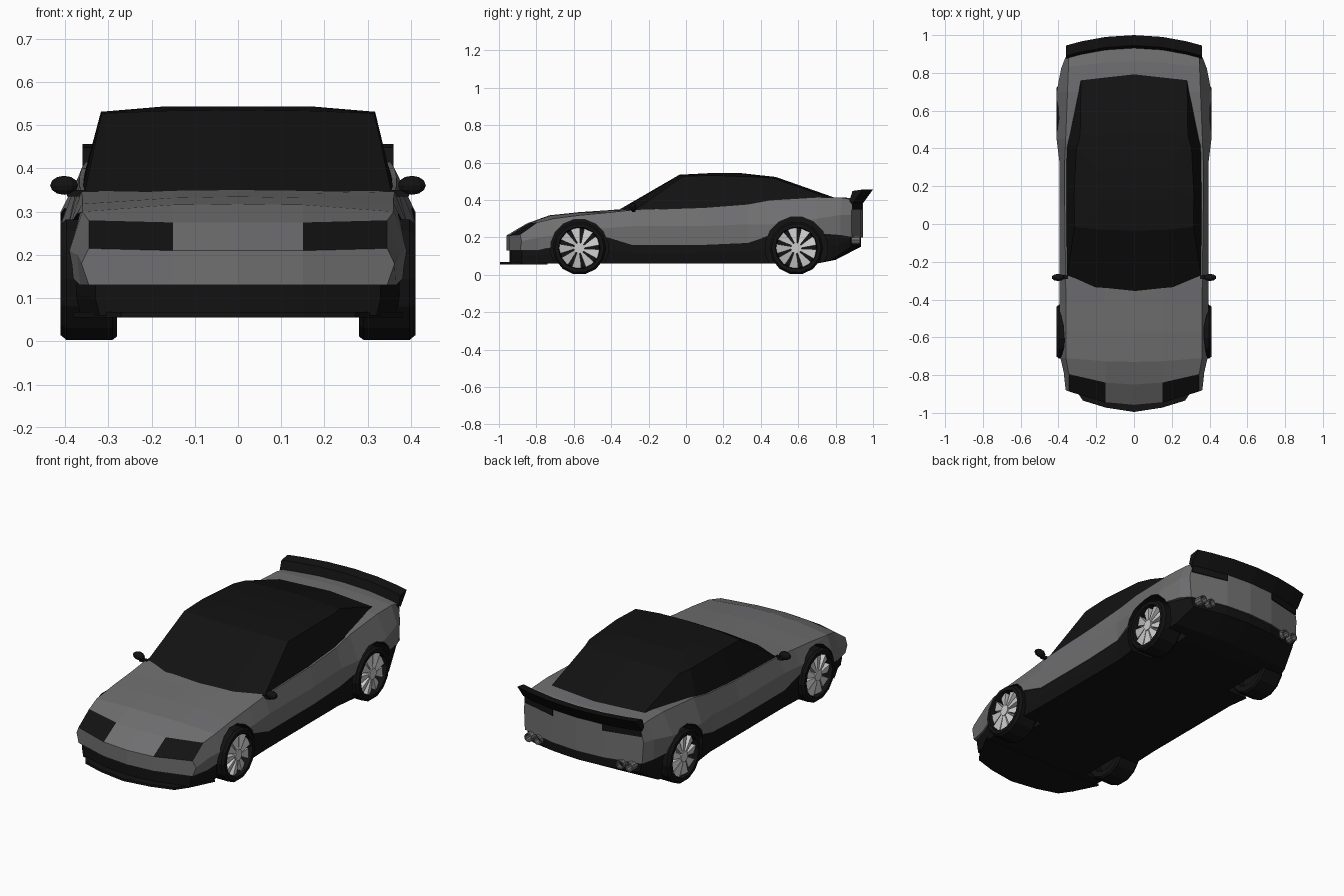
import bpy, bmesh
from math import sin, cos, pi

if "Cube" in bpy.data.objects:
    bpy.data.objects.remove(bpy.data.objects["Cube"])


def material(name, v):
    m = bpy.data.materials.new(name)
    m.diffuse_color = (v, v, v * 1.03, 1)
    m.use_nodes = True
    m.node_tree.nodes["Principled BSDF"].inputs["Base Color"].default_value = m.diffuse_color
    return m


paint, black = material("grey_paint", 0.16), material("black", 0.006)
silver = material("silver", 0.6)


def build(name, rings, mats, wrap=False, caps=True, dark=()):
    """Skin a list of closed rings of points; 'dark' lists faces for slot 1."""
    n = len(rings[0])
    bm = bmesh.new()
    vs = [[bm.verts.new(p) for p in r] for r in rings]
    pairs = list(zip(vs, vs[1:])) + ([(vs[-1], vs[0])] if wrap else [])
    k = 0
    for a, b in pairs:
        for i in range(n):
            j = (i + 1) % n
            f = bm.faces.new((a[i], a[j], b[j], b[i]))
            f.material_index = int(k in dark)
            k += 1
    if caps and not wrap:
        split = [range(n)]
        if n == 12:    # mirrored ring: cap in clean strips
            split = [(0, 1, 5, 6), (1, 2, 3, 4, 5), (0, 6, 7, 11), (11, 7, 8, 9, 10)]
        for r in (vs[0], vs[-1]):
            for s in split:
                bm.faces.new([r[i] for i in s])
    bmesh.ops.recalc_face_normals(bm, faces=bm.faces)
    me = bpy.data.meshes.new(name)
    bm.to_mesh(me)
    bm.free()
    ob = bpy.data.objects.new(name, me)
    for m in mats:
        me.materials.append(m)
    bpy.context.collection.objects.link(ob)
    return ob


def mirror(half):
    return half + [(-x, y, z) for x, y, z in half[-2:0:-1]]


def section(y, bow, half):
    return mirror([(x, y + bow * (x / 0.36) ** 2, z) for x, z in half])


def lathe(name, profile, axis, center, n, mat, phase=0.0):
    """Spin a closed (along-axis, radius) profile around the x or y axis."""
    cx, cy, cz = center
    rings = []
    for k in range(n):
        a = 2 * pi * k / n + phase
        if axis == "x":
            rings.append([(cx + d, cy + r * cos(a), cz + r * sin(a)) for d, r in profile])
        else:
            rings.append([(cx + r * cos(a), cy + d, cz + r * sin(a)) for d, r in profile])
    return build(name, rings, [mat], wrap=True)


def disc(name, x0, x1, y, z, r, n, mat):
    ring = lambda x: [(x, y + r * cos(2 * pi * (k + .5) / n), z + r * sin(2 * pi * (k + .5) / n))
                      for k in range(n)]
    return build(name, [ring(x0), ring(x1)], [mat])


# Painted body: y, bow, centre z, z at x=.15, then shoulder, widest, lower edge
stations = [
    (-.96, .08, .210, .210, .345, .215, .362, .180, .345, .13),
    (-.85, .06, .275, .275, .345, .280, .372, .200, .365, .13),
    (-.73, .02, .318, .316, .360, .300, .390, .210, .385, .15),
    (-.57, 0, .335, .332, .360, .318, .395, .250, .395, .20),
    (-.42, 0, .345, .342, .360, .332, .395, .250, .395, .20),
    (-.29, 0, .355, .352, .362, .346, .395, .260, .390, .16),
    (.10, 0, .360, .360, .367, .360, .395, .260, .390, .16),
    (.33, 0, .375, .375, .367, .378, .395, .270, .390, .17),
    (.45, 0, .392, .392, .362, .400, .410, .270, .410, .21),
    (.70, 0, .415, .415, .352, .415, .410, .300, .410, .22),
    (.86, -.03, .412, .412, .347, .412, .385, .320, .385, .21),
    (.945, -.06, .402, .402, .345, .402, .362, .320, .355, .20),
]
body = build("body", [
    section(y, b, [(0, z0), (.15, z1), (x2, z2), (x3, z3), (x4, z4), (.15, z4), (0, z4)])
    for y, b, z0, z1, x2, z2, x3, z3, x4, z4 in stations], [paint, black], dark=(1, 10))

# Black sills, bumper and floor: y, bow, half width, top, bottom
lower_stations = [
    (-.945, .08, .33, .14, .06), (-.74, .02, .375, .16, .06), (-.42, 0, .39, .21, .06),
    (-.29, 0, .385, .17, .06), (.33, 0, .385, .18, .06), (.45, 0, .40, .22, .06),
    (.70, 0, .40, .23, .06), (.80, -.02, .38, .22, .08), (.935, -.06, .345, .21, .15)]
lower = build("lower_body", [
    section(y, b, [(0, t), (.15, t), (w, t), (w, (t + z) / 2), (w - .01, z), (.15, z), (0, z)])
    for y, b, w, t, z in lower_stations], [black])

# Front splitter plate
plan = [(0, -.995), (.15, -.972), (.27, -.935), (.315, -.87), (.38, -.74), (.15, -.74), (0, -.74)]
build("front_splitter", [mirror([(x, y, z) for x, y in plan]) for z in (.055, .068)], [black])

# Wheel arches cut through both shells
for wy, wr in ((-.57, .155), (.59, .168)):
    for s in (-1, 1):
        cutter = disc("arch_cutter", s * .262, s * .55, wy, .143, wr, 16, black)
        for ob in (body, lower):
            mod = ob.modifiers.new("arch", 'BOOLEAN')
            mod.operation, mod.object, mod.solver = 'DIFFERENCE', cutter, 'EXACT'
            mod.material_mode = 'TRANSFER'
            bpy.context.view_layer.objects.active = ob
            bpy.ops.object.modifier_apply(modifier=mod.name)
        bpy.data.objects.remove(cutter)

# Glasshouse: base ring, roof edge ring, crowned roof ring
base = [(0, -.38, .335), (.20, -.355, .335), (.357, -.29, .335), (.362, .10, .345),
        (.357, .42, .38), (.28, .80, .40), (0, .83, .40)]
roof = [(0, -.035, .535), (.18, -.03, .533), (.315, -.015, .527), (.317, .15, .531),
        (.305, .40, .522), (.285, .47, .516), (0, .48, .523)]
crown = [(x * .55, .2 + (y - .2) * .35, .543) for x, y, z in roof]
build("cabin", [mirror(r) for r in (base, roof, crown)], [black])

# Rear spoiler, bowed across the tail
wing = [(.93, .40), (.945, .448), (1.0, .456), (.948, .385)]
build("rear_spoiler", [[(x, y - .055 * (x / .36) ** 2, z) for y, z in wing]
                       for x in (-.36, -.28, -.15, 0, .15, .28, .36)], [black])

tyre = [(-.065, .105), (-.065, .135), (-.055, .143), (.052, .143), (.065, .132),
        (.065, .113), (.05, .109)]
for s in (-1, 1):
    # Tail lamps, exhausts, mirrors
    lamp = [(.15, .94), (.352, .892), (.345, .86), (.15, .92)]
    build("tail_light", [[(s * x, y, z) for x, y in lamp] for z in (.35, .398)], [black])
    for x in (.25, .305):
        lathe("exhaust", [(-.05, .024), (.03, .024), (.03, .018), (-.05, .018)], "y",
              (s * x, .90, .185), 10, paint)
    bpy.ops.mesh.primitive_uv_sphere_add(segments=10, ring_count=6, radius=1,
                                         location=(s * .402, -.283, .361))
    m = bpy.context.object
    m.name, m.scale = "side_mirror", (.034, .019, .022)
    m.data.materials.append(black)
    build("mirror_stalk", [[(s * x, y, z) for y, z in
                           ((-.29, .335), (-.27, .335), (-.27, .35), (-.29, .35))]
                           for x in (.35, .395)], [black])
    # Wheels
    for wy in (-.57, .59):
        c = (s * .345, wy, .143)
        lathe("tyre", [(s * d, r) for d, r in tyre], "x", c, 14, black)
        disc("wheel_back", s * .335, s * .35, wy, .143, .108, 14, black)
        disc("wheel_hub", s * .35, s * .405, wy, .143, .03, 9, silver)
        for k in range(9):
            a = 2 * pi * k / 9
            blade = [(.022, a, .402), (.11, a + .15, .398), (.112, a + .62, .385),
                     (.07, a + .62, .392), (.022, a + .5, .40)]
            build("wheel_spoke", [[(s * (x - d), wy + r * cos(t), .143 + r * sin(t))
                                   for r, t, x in blade] for d in (0, .03)], [silver])
